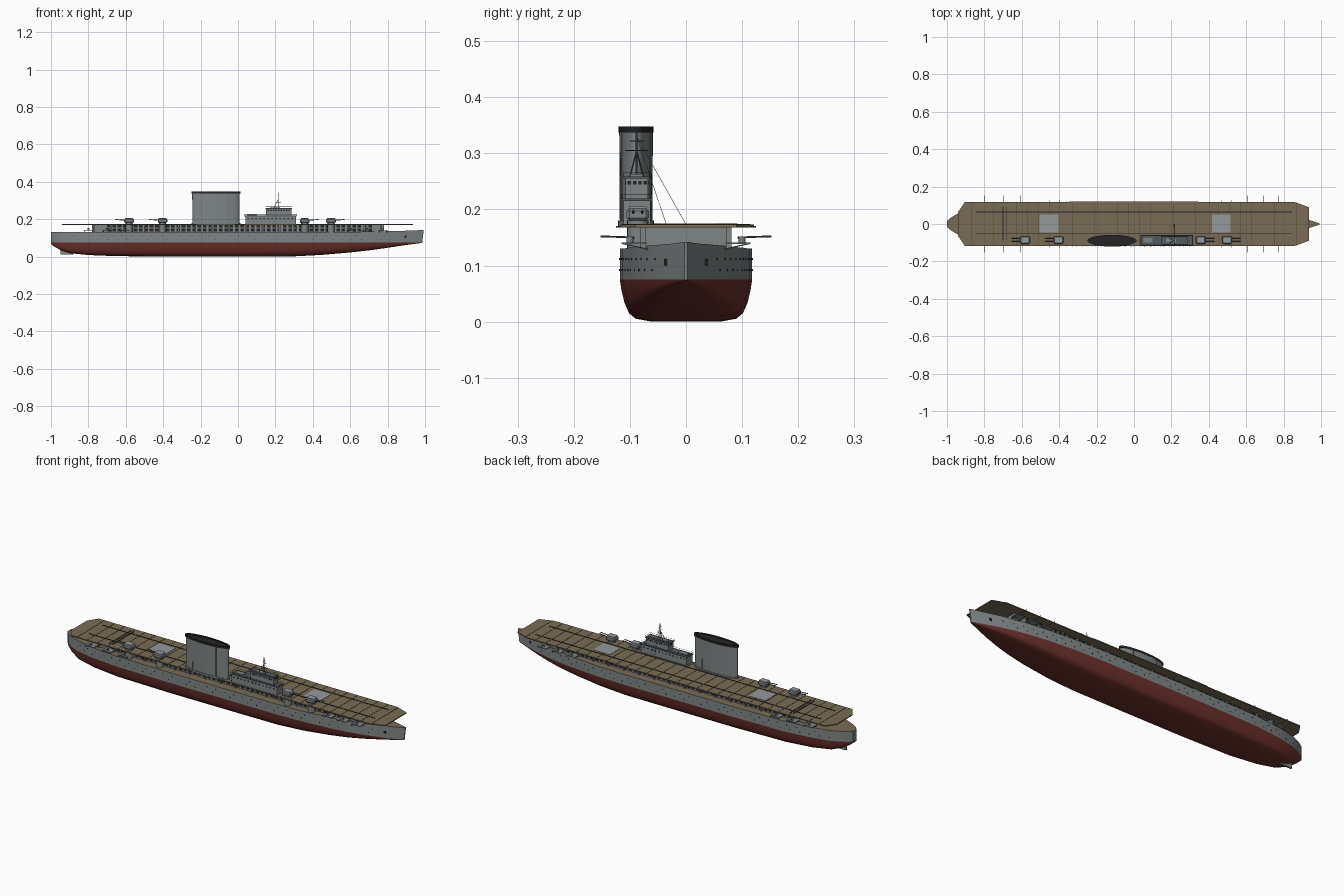
import bpy, bmesh, math
from mathutils import Vector, Matrix

if "Cube" in bpy.data.objects:
    bpy.data.objects.remove(bpy.data.objects["Cube"])


def material(name, rgb):
    m = bpy.data.materials.new(name)
    m.diffuse_color = (*rgb, 1)
    m.use_nodes = True
    m.node_tree.nodes["Principled BSDF"].inputs["Base Color"].default_value = m.diffuse_color
    return m


GREY = material("hull grey", (0.21, 0.235, 0.24))
RED = material("antifouling red", (0.15, 0.03, 0.024))
TAN = material("deck tan", (0.19, 0.15, 0.09))
BROWN = material("seam brown", (0.09, 0.072, 0.045))
LIGHT = material("lift grey", (0.3, 0.32, 0.335))
ROOF = material("roof grey", (0.085, 0.1, 0.11))
DARK = material("dark", (0.018, 0.018, 0.02))


def finish(name, bm, *mats, smooth=None):
    bmesh.ops.recalc_face_normals(bm, faces=bm.faces)
    me = bpy.data.meshes.new(name)
    bm.to_mesh(me)
    bm.free()
    ob = bpy.data.objects.new(name, me)
    bpy.context.collection.objects.link(ob)
    for m in mats:
        me.materials.append(m)
    if smooth:
        bpy.ops.object.select_all(action='DESELECT')
        ob.select_set(True)
        bpy.context.view_layer.objects.active = ob
        bpy.ops.object.shade_smooth_by_angle(angle=math.radians(smooth))
    return ob


def boxes(name, mat, items):
    """Each item is x0, x1, y0, y1, z0, z1."""
    bm = bmesh.new()
    for x0, x1, y0, y1, z0, z1 in items:
        mid = Vector((x0 + x1, y0 + y1, z0 + z1)) / 2
        m = Matrix.Translation(mid) @ Matrix.Diagonal((x1 - x0, y1 - y0, z1 - z0, 1))
        bmesh.ops.create_cube(bm, size=1, matrix=m)
    return finish(name, bm, mat)


def rods(name, mat, items, sides=8):
    """Each item is start, end, radius."""
    bm = bmesh.new()
    for a, b, r in items:
        a, b = Vector(a), Vector(b)
        d = b - a
        m = Matrix.Translation((a + b) / 2) @ d.to_track_quat('Z', 'Y').to_matrix().to_4x4()
        bmesh.ops.create_cone(bm, cap_ends=True, segments=sides, radius1=r, radius2=r,
                              depth=d.length, matrix=m)
    return finish(name, bm, mat, smooth=40)


def prism(name, mat, outline, z0, z1):
    bm = bmesh.new()
    f = bm.faces.new([bm.verts.new((x, y, z0)) for x, y in outline])
    up = bmesh.ops.extrude_face_region(bm, geom=[f])['geom']
    bmesh.ops.translate(bm, vec=(0, 0, z1 - z0), verts=[v for v in up if isinstance(v, bmesh.types.BMVert)])
    return finish(name, bm, mat)


# Hull: stations of x, half width, keel height, deck height
WL = 0.075
STATIONS = [(-1, .014, .068, .13), (-.985, .03, .055, .13), (-.95, .052, .035, .13), (-.9, .074, .018, .13),
            (-.8, .096, .008, .13), (-.65, .112, .002, .13), (-.35, .118, 0, .13), (0, .118, 0, .13),
            (.3, .118, .001, .13), (.45, .113, .009, .13), (.6, .1, .022, .132), (.7, .086, .033, .133),
            (.78, .07, .044, .135), (.86, .048, .056, .137), (.93, .024, .066, .139), (.985, .003, .073, .142)]
PROFILE = [(.52, 0), (.76, .07), (.86, .2), (.93, .45), (.975, .75), (1, 1)]


def half_width(x):
    for a, b in zip(STATIONS, STATIONS[1:]):
        if a[0] <= x <= b[0]:
            return a[1] + (b[1] - a[1]) * (x - a[0]) / (b[0] - a[0])
    return 0


bm = bmesh.new()
rings = []
for x, w, zb, zt in STATIONS:
    side = [(w * a, zb + (WL - zb) * f) for a, f in PROFILE] + [(w, zt)]
    pts = [(-y, z) for y, z in reversed(side)] + side
    rake = .008 if x > .95 else 0
    rings.append([bm.verts.new((x + (rake if z > .1 else 0), y, z)) for y, z in pts])
for p, q in zip(rings, rings[1:]):
    for i in range(len(p)):
        j = (i + 1) % len(p)
        bm.faces.new((p[i], p[j], q[j], q[i]))
bm.faces.new(rings[0])
bm.faces.new(rings[-1])
bmesh.ops.bisect_plane(bm, geom=bm.verts[:] + bm.edges[:] + bm.faces[:], plane_co=(0, 0, WL), plane_no=(0, 0, 1))
bm.normal_update()
bmesh.ops.recalc_face_normals(bm, faces=bm.faces)
for f in bm.faces:
    c = f.calc_center_median()
    f.material_index = 1 if c.z < WL - .0005 else (2 if f.normal.z > .9 else 0)
finish("hull", bm, GREY, RED, TAN, smooth=35)

boxes("rudder", GREY, [(-.95, -.88, -.004, .004, .01, .045)])

# Portholes along both hull sides
ports = []
for s in (-1, 1):
    for row, z in enumerate((.092, .112)):
        for i in range(34):
            x = -.9 + i * .052 + row * .02
            y = s * half_width(x)
            ports.append((x - .0018, x + .0018, y - .0015, y + .0015, z - .0018, z + .0018))
boxes("portholes", DARK, ports)
boxes("anchors", DARK, [(.89, .9, s * half_width(.895) - .003, s * half_width(.895) + .003, .1, .112)
                        for s in (-1, 1)])

# Hangar block with two rows of dark openings and wall ribs
boxes("hangar", GREY, [(-.78, .78, -.072, .072, .128, .171)])
openings, ribs = [], []
for s in (-1, 1):
    y0, y1 = sorted((s * .071, s * .0735))
    for i in range(50):
        x = -.7 + i * .0285
        openings.append((x, x + .019, y0, y1, .135, .149))
        openings.append((x, x + .019, y0, y1, .155, .168))
    for i in range(18):
        x = -.77 + i * .0903
        ribs.append((x - .003, x + .003, s * .076 - .005, s * .076 + .005, .13, .171))
boxes("hangar_openings", DARK, openings)
boxes("hangar_ribs", GREY, ribs)

# Flight deck
half = [(-.94, .065), (-.905, .117), (-.35, .117), (-.34, .121), (.34, .121), (.35, .117), (.86, .117), (.935, .09)]
prism("flight_deck", TAN, half + [(x, -min(y, .117)) for x, y in reversed(half)], .168, .173)
Z = .173
boxes("deck_seams", BROWN, [(-.87 + i * .06 - .0008, -.87 + i * .06 + .0008, -.115, .115, Z - .001, Z + .0012)
                            for i in range(30)])
boxes("lifts", LIGHT, [(x, x + .1, -.045, .05, Z - .001, Z + .0016) for x in (-.505, .417)])
boxes("deck_lines", DARK, [(-.845, .845, y - .0022, y + .0022, Z - .001, Z + .0018) for y in (.065, -.052)]
      + [(x - .002, x + .002, -.087, .092, Z - .001, Z + .0018) for x in (-.7, -.68)])

# Funnel: oval tube with a dark cap
def oval(name, mat, cx, cy, levels, smooth=40):
    bm = bmesh.new()
    loops = [[bm.verts.new((cx + rx * math.cos(t * math.tau / 48), cy + ry * math.sin(t * math.tau / 48), z))
              for t in range(48)] for rx, ry, z in levels]
    for p, q in zip(loops, loops[1:]):
        for i in range(48):
            bm.faces.new((p[i], p[i - 1], q[i - 1], q[i]))
    bm.faces.new(loops[0])
    bm.faces.new(loops[-1])
    return finish(name, bm, mat, smooth=smooth)


oval("funnel", GREY, -.118, -.089, [(.125, .029, .17), (.127, .03, .338)])
oval("funnel_base", GREY, -.118, -.089, [(.131, .032, .17), (.131, .032, .18)])
oval("funnel_cap", DARK, -.118, -.089, [(.131, .031, .337), (.131, .031, .348), (.122, .027, .348), (.122, .027, .342)])
rods("funnel_pipes", GREY, [((x, -.089 + s * .03 * math.sqrt(1 - ((x + .118) / .127) ** 2), .175),
                            (x, -.089 + s * .03 * math.sqrt(1 - ((x + .118) / .127) ** 2), .335), .0015)
                           for x in (-.19, -.05) for s in (-1, 1)], 6)

# Island
boxes("island", GREY, [(.04, .31, -.111, -.063, .17, .216), (.15, .285, -.108, -.068, .216, .256),
                       (.05, .1, -.1, -.075, .216, .224), (.17, .225, -.1, -.077, .256, .263)])
boxes("island_roofs", ROOF, [(.036, .314, -.114, -.06, .215, .219), (.147, .289, -.111, -.065, .255, .259)])
wins = []
for i in range(9):
    x = .158 + i * .014
    wins += [(x, x + .008, -.1088, -.0672, .244, .251)]
for i in range(12):
    x = .05 + i * .0215
    wins += [(x, x + .008, -.1118, -.0622, .2, .207)]
for i in range(4):
    y = -.104 + i * .0095
    wins += [(.1492, .2858, y, y + .006, .244, .251)]
boxes("island_windows", DARK, wins)
rails = []
for x0, x1, y0, y1, z in ((.036, .314, -.114, -.06, .219), (.147, .289, -.111, -.065, .259)):
    c = [(x0, y0), (x1, y0), (x1, y1), (x0, y1)]
    for k in range(4):
        rails.append(((*c[k], z + .007), (*c[(k + 1) % 4], z + .007), .0006))
        rails.append(((*c[k], z), (*c[k], z + .007), .0006))
rods("island_rails", ROOF, rails, 5)

# Mast, yards and stays
top = (.215, -.088, .33)
rods("mast", ROOF, [((.215, -.088, .255), (.215, -.088, .342), .0018),
                    ((.19, -.1, .258), (.215, -.088, .305), .0012), ((.19, -.076, .258), (.215, -.088, .305), .0012),
                    ((.215, -.108, .305), (.215, -.068, .305), .0009), ((.215, -.1, .322), (.215, -.076, .322), .0009),
                    ((.2, -.088, .29), (.23, -.088, .29), .0012)], 6)
rods("stays", ROOF, [(top, (.215, 0, .173), .0004), (top, (.215, -.035, .173), .0004)], 4)

# Twin gun turrets on barbettes beside the island
bodies, barrels, barbettes, hoods = [], [], [], []
for x, d in ((-.583, -1), (-.403, -1), (.357, 1), (.497, 1)):
    bodies.append((x - .026, x + .026, -.106, -.066, .18, .202))
    hoods.append((x - .021, x + .021, -.102, -.07, .202, .205))
    barbettes.append(((x, -.086, .129), (x, -.086, .181), .019))
    for y in (-.094, -.078):
        barrels.append(((x + d * .02, y, .194), (x + d * .073, y, .198), .0022))
t = boxes("turrets", GREY, bodies)
bv = t.modifiers.new("bevel", 'BEVEL')
bv.width, bv.segments = .005, 1
boxes("turret_roofs", LIGHT, hoods)
rods("turret_barrels", ROOF, barrels)
rods("barbettes", GREY, barbettes, 20)

# Side gun galleries under the deck edge
plates, guns, mounts, struts = [], [], [], []
for s in (-1, 1):
    for x in (-.8, -.7, -.605, .605, .69, .775):
        y0, y1 = sorted((s * .07, s * .115))
        plates.append((x - .026, x + .026, y0, y1, .138, .141))
        mounts.append(((x, s * .1, .14), (x, s * .1, .152), .006))
        guns.append(((x, s * .092, .15), (x, s * .152, .152), .0016))
        for k in (-.02, .02):
            struts.append(((x + k, s * .068, .129), (x + k, s * .113, .139), .0012))
boxes("gun_platforms", GREY, plates)
rods("gun_mounts", GREY, mounts, 10)
rods("side_guns", ROOF, guns, 6)
rods("platform_struts", GREY, struts, 5)

# Small light guns along the deck edge
rods("edge_guns", ROOF, [((x, s * .113, .169), (x, s * .125, .169), .0012)
                         for s in (-1, 1) for x in (-.5, -.45, -.4, .42, .47, .52)], 6)
